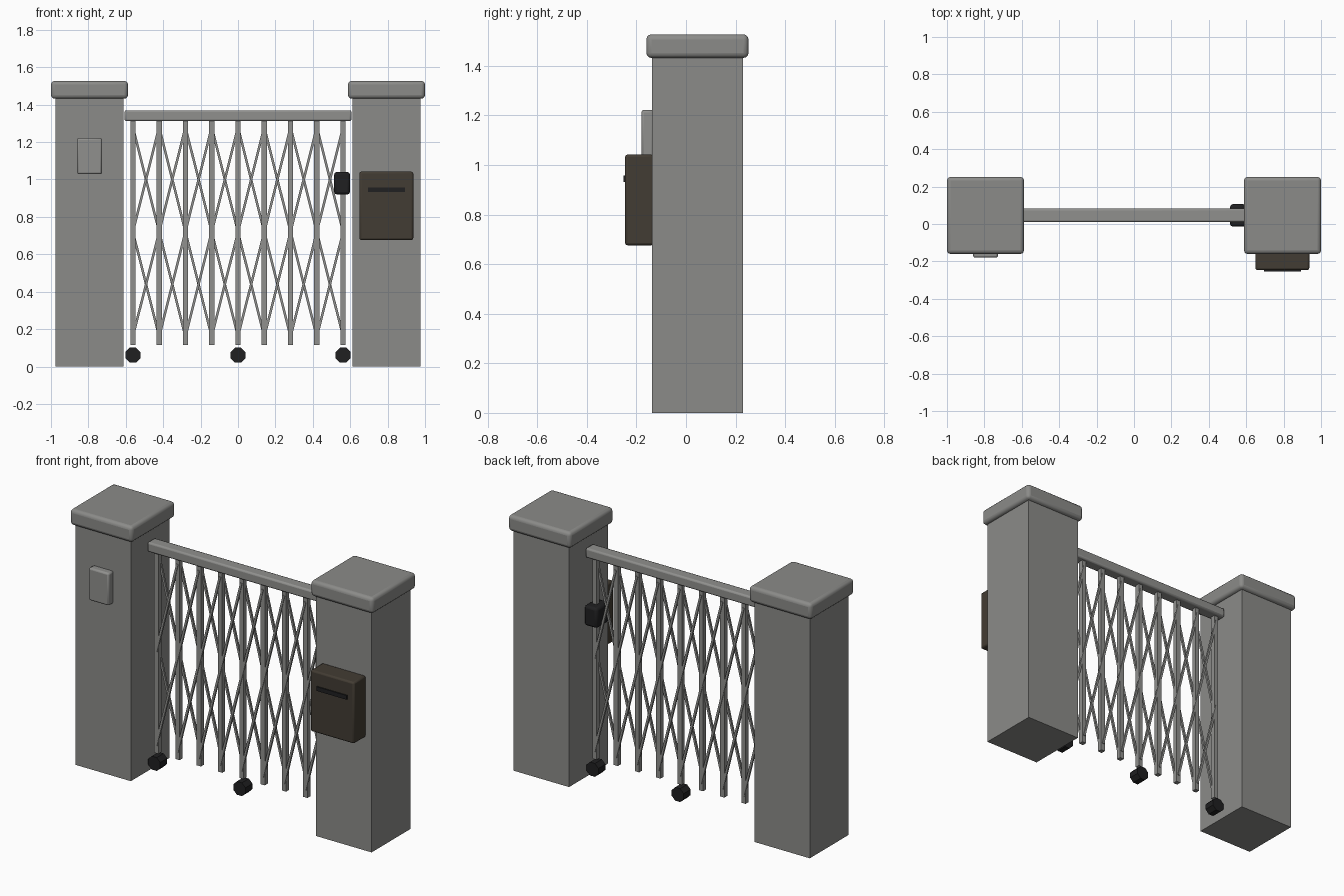
import bpy
import math
from mathutils import Vector

cube = bpy.data.objects.get("Cube")
if cube:
    bpy.data.objects.remove(cube, do_unlink=True)


def material(name, r, g, b):
    m = bpy.data.materials.new(name)
    m.use_nodes = True
    m.diffuse_color = (r, g, b, 1)
    bsdf = m.node_tree.nodes["Principled BSDF"]
    bsdf.inputs["Base Color"].default_value = (r, g, b, 1)
    bsdf.inputs["Roughness"].default_value = 0.7
    return m


STONE = material("stone grey", 0.26, 0.26, 0.25)
METAL = material("metal grey", 0.28, 0.28, 0.27)
BROWN = material("dark brown", 0.055, 0.045, 0.033)
BLACK = material("black", 0.014, 0.014, 0.015)

GATE_Y = 0.046


def finish(obj, name, mat, bevel=0, segments=1):
    obj.name = name
    obj.data.materials.append(mat)
    if bevel:
        mod = obj.modifiers.new("rounded_edges", "BEVEL")
        mod.width = bevel
        mod.segments = segments
        if segments > 1:
            bpy.ops.object.shade_smooth_by_angle(angle=math.radians(35))
    return obj


def box(name, low, high, mat, bevel=0, segments=1):
    """Axis-aligned box between two corners."""
    low, high = Vector(low), Vector(high)
    bpy.ops.mesh.primitive_cube_add(size=1, location=(low + high) / 2)
    obj = bpy.context.object
    obj.scale = high - low
    bpy.ops.object.transform_apply(location=False, rotation=False, scale=True)
    return finish(obj, name, mat, bevel, segments)


def strut(name, start, end, width, depth, mat):
    """Flat bar in the gate plane between two points."""
    start, end = Vector(start), Vector(end)
    run = end - start
    bpy.ops.mesh.primitive_cube_add(size=1, location=(start + end) / 2)
    obj = bpy.context.object
    obj.scale = (width, depth, run.length)
    obj.rotation_euler.y = math.atan2(run.x, run.z)
    return finish(obj, name, mat)


# Pillars with rounded caps
for side, sx in (("right", -1), ("left", 1)):
    x = sx * 0.794
    box(side + "_pillar", (x - 0.183, GATE_Y - 0.183, 0),
        (x + 0.183, GATE_Y + 0.183, 1.44), STONE)
    box(side + "_pillar_cap", (x - 0.206, GATE_Y - 0.206, 1.432),
        (x + 0.206, GATE_Y + 0.206, 1.527), STONE, 0.02, 3)

# Top rail
box("top_rail", (-0.607, GATE_Y - 0.036, 1.312),
    (0.607, GATE_Y + 0.036, 1.37), METAL, 0.01, 2)

# Upright bars
BARS = 9
SPACING = 0.1405
bar_x = [(i - (BARS - 1) / 2) * SPACING for i in range(BARS)]
for i, x in enumerate(bar_x):
    box(f"upright_bar_{i + 1}", (x - 0.014, GATE_Y - 0.014, 0.115),
        (x + 0.014, GATE_Y + 0.014, 1.32), METAL)

# Two stacked crosses of thin struts in every bay
for i, (a, b) in enumerate(zip(bar_x, bar_x[1:])):
    for level, bottom, top in (("lower", 0.16, 0.72), ("upper", 0.72, 1.28)):
        for lean, y, z0, z1 in (("rising", GATE_Y - 0.012, bottom, top),
                                ("falling", GATE_Y + 0.012, top, bottom)):
            strut(f"{level}_{lean}_strut_{i + 1}", (a, y, z0), (b, y, z1),
                  0.013, 0.012, METAL)

# Eight-sided wheels
for name, x in (("right", bar_x[0]), ("middle", 0), ("left", bar_x[-1])):
    bpy.ops.mesh.primitive_cylinder_add(
        vertices=8, radius=0.043, depth=0.066, location=(x, GATE_Y, 0.061),
        rotation=(math.pi / 2, math.pi / 8, 0))
    finish(bpy.context.object, name + "_wheel", BLACK)

# Lock case on the closing end of the gate
box("lock_case", (0.514, GATE_Y - 0.06, 0.92),
    (0.599, GATE_Y + 0.06, 1.04), BLACK, 0.014, 2)

# Door intercom on the right pillar
box("intercom", (-0.86, -0.18, 1.028), (-0.727, -0.13, 1.222), METAL, 0.01, 2)

# Mailbox with slot on the left pillar
box("mailbox", (0.649, -0.246, 0.676), (0.937, -0.13, 1.042), BROWN, 0.01, 2)
box("mailbox_slot", (0.695, -0.253, 0.932), (0.893, -0.244, 0.957), BLACK)
